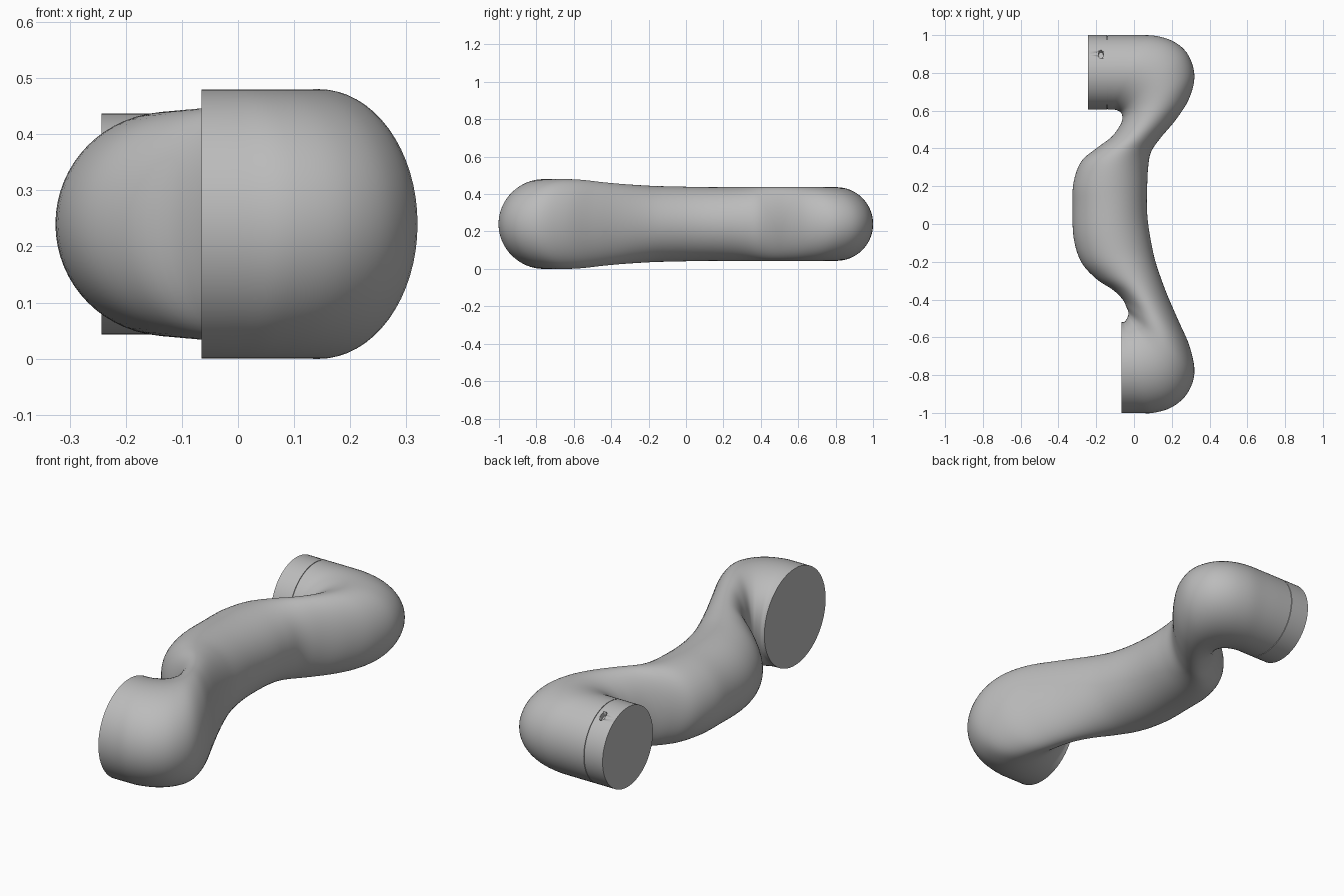
import bpy, bmesh, math
from mathutils import Vector, Matrix

cube = bpy.data.objects.get("Cube")
if cube:
    bpy.data.objects.remove(cube, do_unlink=True)

AXIS_Z = 0.24
SEGMENTS = 64
CAP_RADIUS = 0.197
CAP_Y = 0.803

grey = bpy.data.materials.new("light grey")
grey.use_nodes = True
colour = (0.5, 0.5, 0.5, 1)
grey.diffuse_color = colour
grey.node_tree.nodes["Principled BSDF"].inputs["Base Color"].default_value = colour


def finish(name, bm):
    """Turn a bmesh into a smooth shaded object with sharp rims."""
    bmesh.ops.recalc_face_normals(bm, faces=bm.faces)
    mesh = bpy.data.meshes.new(name)
    bm.to_mesh(mesh)
    bm.free()
    mesh.materials.append(grey)
    obj = bpy.data.objects.new(name, mesh)
    bpy.context.collection.objects.link(obj)
    bpy.ops.object.select_all(action='DESELECT')
    obj.select_set(True)
    bpy.context.view_layer.objects.active = obj
    bpy.ops.object.shade_smooth_by_angle(angle=math.radians(35))
    return obj


def loft(name, rings):
    """Skin a list of closed rings and close both ends."""
    bm = bmesh.new()
    loops = [[bm.verts.new(p) for p in ring] for ring in rings]
    for a, b in zip(loops, loops[1:]):
        for i in range(SEGMENTS):
            j = (i + 1) % SEGMENTS
            bm.faces.new((a[i], a[j], b[j], b[i]))
    bm.faces.new(loops[0])
    bm.faces.new(loops[-1])
    return finish(name, bm)


def section(inner_x, inner_y, outer_x, outer_y, half_height):
    """Upright ellipse between an inner and an outer plan point."""
    inner = Vector((inner_x, inner_y, AXIS_Z))
    outer = Vector((outer_x, outer_y, AXIS_Z))
    centre, half = (inner + outer) / 2, (outer - inner) / 2
    up = Vector((0, 0, half_height))
    angles = [math.tau * i / SEGMENTS for i in range(SEGMENTS)]
    return [centre + half * math.cos(a) + up * math.sin(a) for a in angles]


def smooth(stations, steps):
    """Catmull-Rom interpolation through the stations."""
    pts = [stations[0]] + stations + [stations[-1]]
    result = []
    for p, q, r, s in zip(pts, pts[1:], pts[2:], pts[3:]):
        for k in range(steps):
            t = k / steps
            result.append([(2 * b + (c - a) * t + (2 * a - 5 * b + 4 * c - d) * t * t
                            + (3 * b - a - 3 * c + d) * t ** 3) / 2
                           for a, b, c, d in zip(p, q, r, s)])
    return result + [stations[-1]]


# Arm body: inner x, inner y, outer x, outer y, half height
stations = [
    (-.065, -.52, -.065, -1, .24),
    (-.05, -.518, .02, -1, .24),
    (-.04, -.505, .1, -1, .24),
    (-.033, -.49, .2, -.97, .24),
    (-.03, -.48, .28, -.9, .24),
    (-.03, -.465, .32, -.79, .24),
    (-.04, -.44, .295, -.65, .235),
    (-.06, -.4, .23, -.5, .224),
    (-.11, -.35, .17, -.36, .215),
    (-.2, -.29, .12, -.22, .208),
    (-.28, -.2, .095, -.12, .203),
    (-.32, -.07, .075, 0, .2),
    (-.325, .1, .068, .1, .197),
    (-.32, .22, .07, .21, .197),
    (-.28, .33, .075, .3, .197),
    (-.2, .4, .09, .38, .197),
    (-.12, .46, .14, .455, .197),
    (-.075, .52, .22, .55, .197),
    (-.062, .555, .29, .66, .197),
    (-.063, .575, .32, .78, .197),
    (-.07, .59, .29, .89, .197),
    (-.085, .6, .22, .96, .197),
    (-.105, .606, .12, .995, .197),
    (-.125, .606, 0, 1, .197),
    (-.14, .606, -.14, 1, .197),
]
loft("arm_body", [section(*s) for s in smooth(stations, 5)])


# End collar with a fine seam next to the body
def collar_ring(x, radius):
    return section(x, CAP_Y - radius, x, CAP_Y + radius, radius)


collar = loft("end_collar", [
    collar_ring(-.138, CAP_RADIUS - .004),
    collar_ring(-.143, CAP_RADIUS - .004),
    collar_ring(-.143, CAP_RADIUS),
    collar_ring(-.243, CAP_RADIUS),
])

# Small oval hole in the collar
tilt = math.radians(-29)
rim = Vector((-.175, CAP_Y, AXIS_Z)) + Matrix.Rotation(tilt, 3, 'X') @ Vector((0, 0, CAP_RADIUS))
bm = bmesh.new()
bmesh.ops.create_cone(bm, cap_ends=True, segments=24, radius1=1, radius2=1, depth=1,
                      matrix=Matrix.Translation(rim) @ Matrix.Rotation(tilt, 4, 'X')
                      @ Matrix.Diagonal((.013, .026, .05, 1)))
cutter = finish("hole_cutter", bm)
cutter.hide_render = True
cut = collar.modifiers.new("hole", 'BOOLEAN')
cut.operation = 'DIFFERENCE'
cut.solver = 'EXACT'
cut.object = cutter
bpy.ops.object.select_all(action='DESELECT')
bpy.context.view_layer.objects.active = collar
collar.select_set(True)
bpy.ops.object.modifier_apply(modifier=cut.name)
bpy.data.objects.remove(cutter, do_unlink=True)
